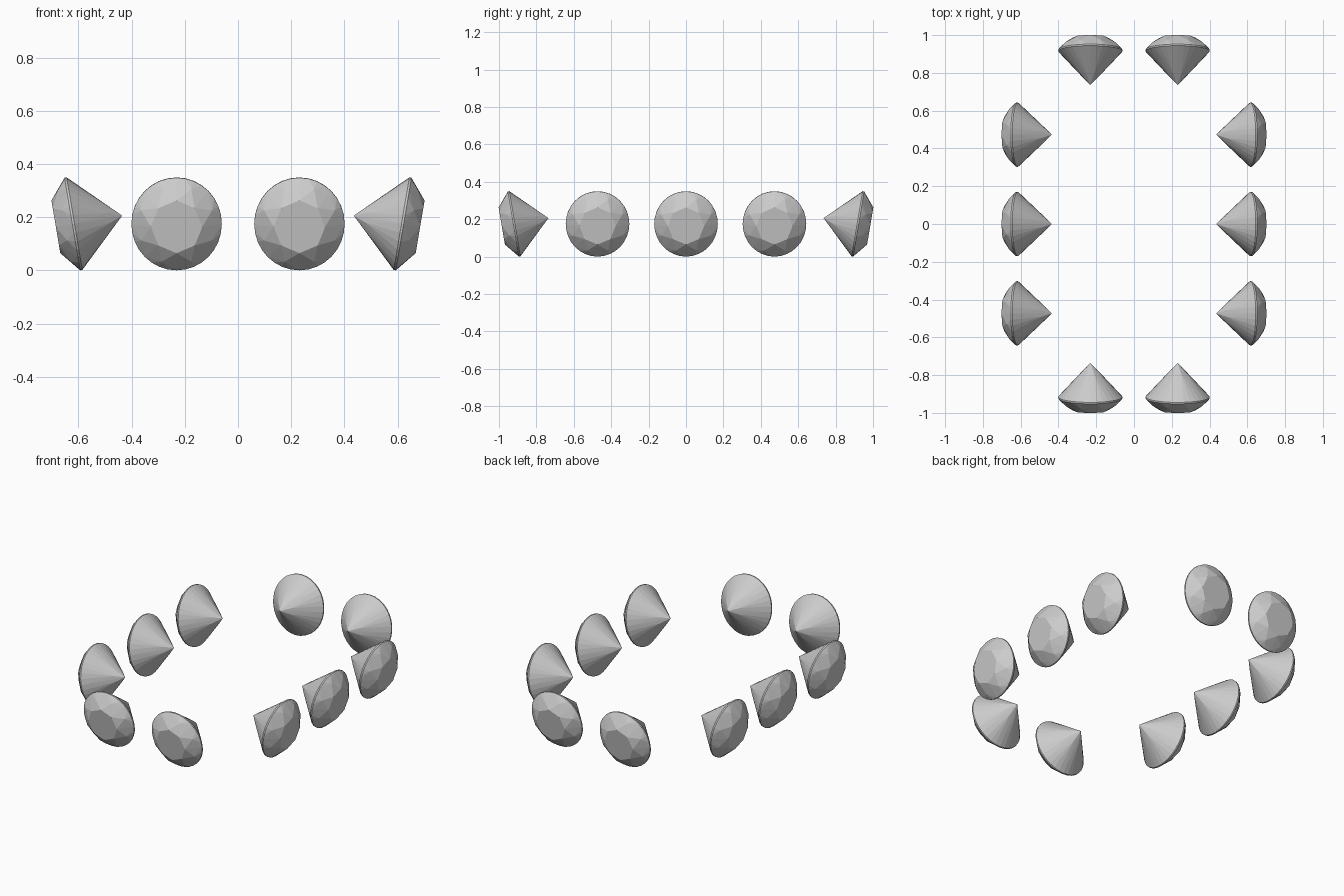
import bpy, bmesh
from math import sin, cos, pi, radians
from mathutils import Matrix

if "Cube" in bpy.data.objects:
    bpy.data.objects.remove(bpy.data.objects["Cube"])

# Proportions of one round brilliant-cut gem (local +z points out of the table)
RX, RY = 0.17, 0.1765       # girdle radii: sideways, upwards
CROWN, PAVILION, GIRDLE = 0.067, 0.186, 0.004
TILT = radians(9.6)


def ring(bm, count, radius, z, offset=0.0):
    for i in range(count):
        a = 2 * pi * i / count + offset
        bm.verts.new((RX * radius * cos(a), RY * radius * sin(a), z))


def gem_mesh():
    bm = bmesh.new()
    half = pi / 8
    ring(bm, 8, 0.57, CROWN)                                # table
    ring(bm, 8, 0.785 / cos(half), CROWN * 0.5, half)       # star facet tips
    ring(bm, 32, 1.0, GIRDLE)                               # girdle
    ring(bm, 32, 1.0, -GIRDLE)
    ring(bm, 8, 0.25 / cos(half), -PAVILION * 0.75, half)   # lower facet tips
    bm.verts.new((0, 0, -PAVILION))                         # culet
    bmesh.ops.convex_hull(bm, input=bm.verts[:])
    bmesh.ops.dissolve_limit(bm, angle_limit=radians(0.5),
                             verts=bm.verts[:], edges=bm.edges[:])
    bmesh.ops.recalc_face_normals(bm, faces=bm.faces[:])
    me = bpy.data.meshes.new("gem")
    bm.to_mesh(me)
    bm.free()
    return me


mesh = gem_mesh()


def place(name, x, y, heading):
    # heading: direction the table faces, in the ground plane
    ob = bpy.data.objects.new(name, mesh)
    bpy.context.collection.objects.link(ob)
    ob.matrix_world = (Matrix.Translation((x, y, 0.175))
                       @ Matrix.Rotation(heading + pi / 2, 4, 'Z')
                       @ Matrix.Rotation(pi / 2 + TILT, 4, 'X'))


# Three gems along each long side
for side, sx, heading in (("right", 1, 0), ("left", -1, pi)):
    for i, y in enumerate((-0.473, 0, 0.473)):
        place(f"{side}_gem_{i + 1}", sx * 0.619, y, heading)

# Two gems at each end
for side, sy, heading in (("back", 1, pi / 2), ("front", -1, -pi / 2)):
    for i, x in enumerate((-0.231, 0.231)):
        place(f"{side}_gem_{i + 1}", x, sy * 0.919, heading)
